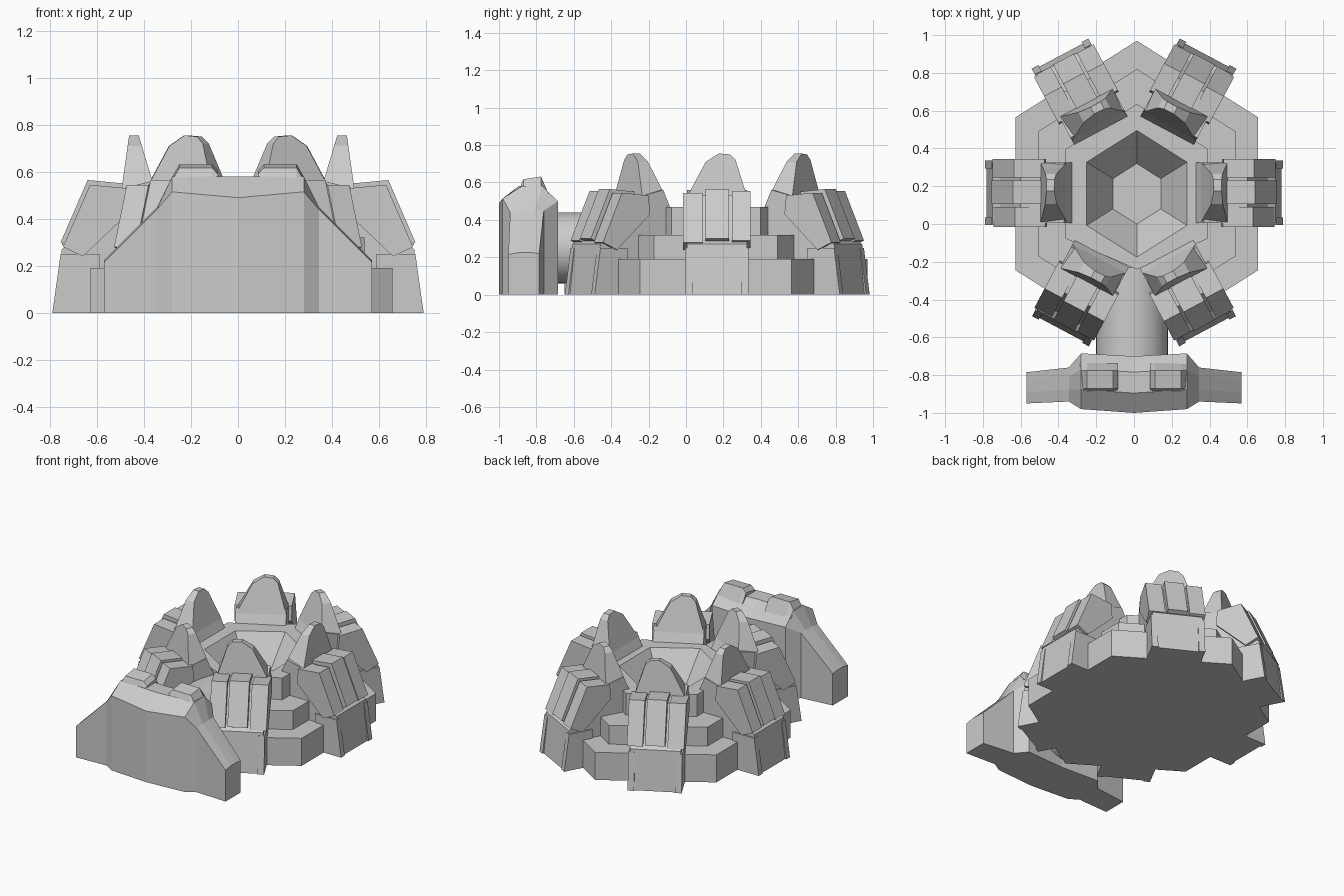
import bpy, bmesh
from math import sin, cos, pi, radians
from mathutils import Matrix, Vector

if "Cube" in bpy.data.objects:
    bpy.data.objects.remove(bpy.data.objects["Cube"])


def loft(name, rings, matrix=Matrix.Identity(4)):
    """Skin equal-length rings of points and cap both ends."""
    bm = bmesh.new()
    vs = [[bm.verts.new(p) for p in ring] for ring in rings]
    n = len(rings[0])
    for a, b in zip(vs, vs[1:]):
        for i in range(n):
            j = (i + 1) % n
            bm.faces.new((a[i], a[j], b[j], b[i]))
    bm.faces.new(vs[0][::-1])
    bm.faces.new(vs[-1])
    bmesh.ops.recalc_face_normals(bm, faces=bm.faces)
    me = bpy.data.meshes.new(name)
    bm.to_mesh(me)
    bm.free()
    me.transform(matrix)
    ob = bpy.data.objects.new(name, me)
    bpy.context.collection.objects.link(ob)
    return ob


def slab(name, profile, v0, v1, matrix, taper=0.0):
    """Extrude a radial (r, z) profile across the width v."""
    return loft(name, [[(r, v0, z) for r, z in profile],
                       [(r, v1, z) for r, z in profile]], matrix)


# Stepped hexagonal base with a sunken bowl
steps = [(.81, 0), (.81, .19), (.66, .19), (.66, .32), (.475, .32),
         (.475, .47), (.335, .47), (.16, .25)]
rings = []
for r, z in steps:
    ring = []
    for k in range(6):
        a = pi / 2 + k * pi / 3
        rr = .40 if (k == 3 and r == .475) else r
        ring.append((.015 + rr * cos(a) * .915, .16 + rr * sin(a), z))
    rings.append(ring)
loft("stepped_base", rings)

# Six rocky buttresses around the base
BODY = [(.33, 0), (.33, .45), (.38, .56), (.50, .53), (.61, .53),
        (.72, .30), (.76, .27), (.79, 0)]
PANEL = [(.48, .45), (.49, .55), (.65, .565), (.765, .30), (.68, .26)]
SPIKE = [(-.155, .53), (.16, .53), (.10, .72), (.07, .75),
         (.01, .755), (-.06, .71)]


def buttress(angle, shift, flip):
    m = (Matrix.Translation((0, .165, 0)) @ Matrix.Rotation(radians(angle), 4, 'Z')
         @ Matrix.Translation((shift, 0, 0)) @ Matrix.Diagonal((1, flip, 1, 1)))
    # body, slightly pinched in height at its widest edges
    sections = [[(r, v, z) for r, z in BODY] for v in (-.16, .16)]
    loft("buttress_body", sections, m)
    # three outer stone panels with gaps
    for v0, v1, drop in ((-.18, -.075, .02), (-.06, .065, 0), (.08, .18, .01)):
        slab("buttress_panel", [(r - drop * .5, z - drop) for r, z in PANEL], v0, v1, m)
    # foot ribs framing the recessed lower panel
    for v in (-.15, .15):
        slab("buttress_foot_rib", [(.60, 0), (.60, .25), (.765, .25), (.80, 0)],
             v - .02, v + .02, m)
    # tapering peak
    inner = [(.365 + (z - .53) * .30, v, z) for v, z in SPIKE]
    outer = [(.505 - (z - .53) * .14, v, z) for v, z in SPIKE]
    loft("buttress_peak", [inner, outer], m)


for ang, shift, flip in ((0, -.01, 1), (62, .035, 1), (118, .035, -1),
                         (180, -.01, -1), (242, .03, 1), (298, .03, -1)):
    buttress(ang, shift, flip)

# Round passage joining base and front wall
bpy.ops.mesh.primitive_cylinder_add(vertices=40, radius=.19, depth=.47,
                                    location=(-.01, -.465, .25),
                                    rotation=(pi / 2, 0, 0))
bpy.context.object.name = "passage"
bpy.ops.object.shade_smooth_by_angle()

# Front wall: x, front y, back y, front edge z, top z, back edge z
stations = [(.57, -.95, -.785, .215, .225, .22),
            (.345, -.94, -.76, .44, .45, .45),
            (.28, -.98, -.685, .515, .58, .50),
            (.0, -1.0, -.70, .49, .58, .48)]
stations = [(-s[0],) + s[1:] for s in stations] + stations[-2::-1]
wall = []
for x, yf, yb, zf, zt, zb in stations:
    d = yb - yf
    wall.append([(x, yf, 0), (x, yf, zf), (x, yf + d * .35, zt),
                 (x, yb - d * .28, zt), (x, yb, zb), (x, yb, 0)])
loft("front_wall", wall)

# Raised merlons on top of the wall
for s in (-1, 1):
    sec = lambda x, z: [(s * x, -.90, .54), (s * x, -.87, z - .015),
                        (s * x, -.775, z), (s * x, -.735, .54)]
    loft("wall_merlon", [sec(.085, .605), sec(.11, .632), sec(.25, .632), sec(.285, .57)])
